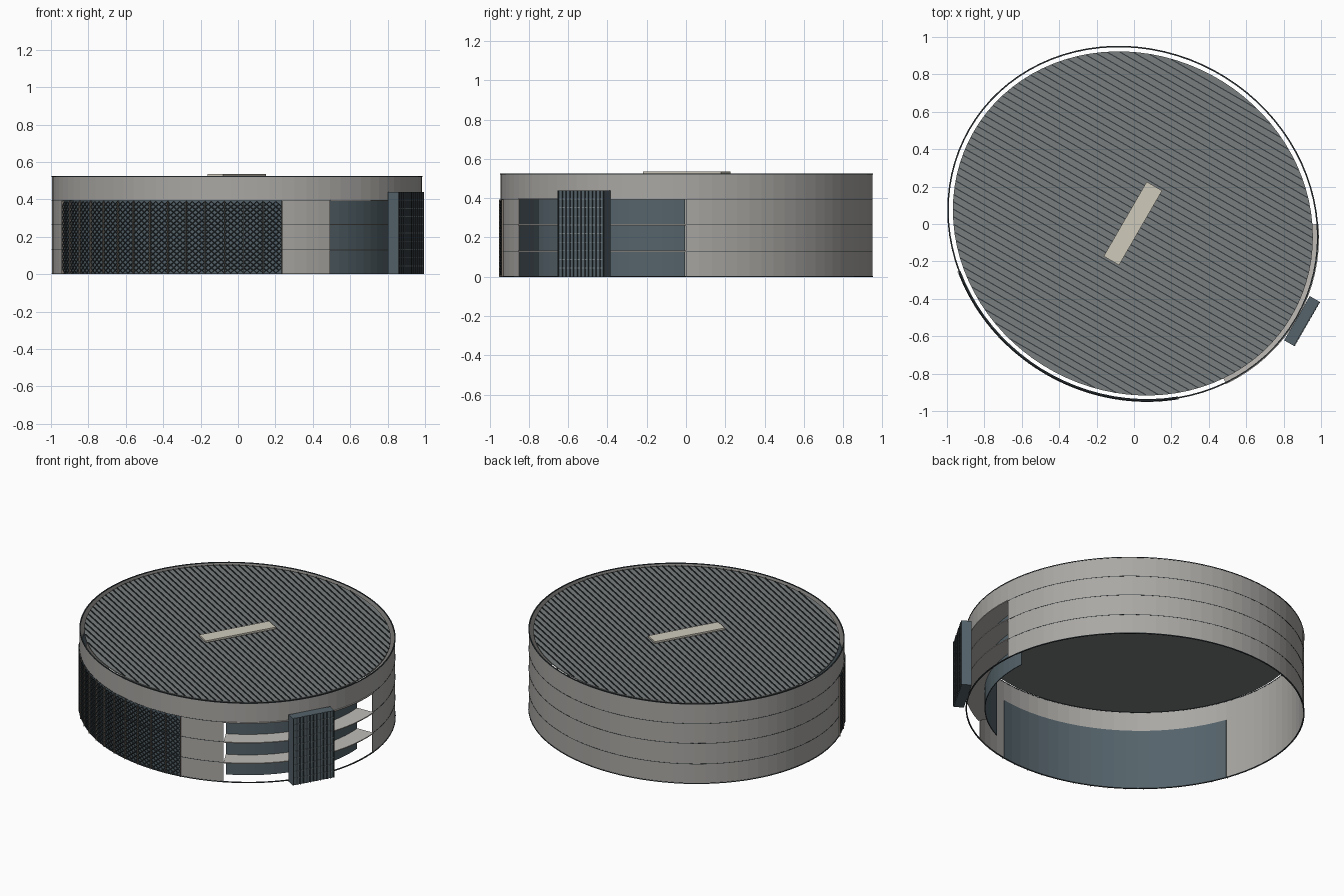
import bpy, bmesh, math
from mathutils import Vector, Matrix

if "Cube" in bpy.data.objects:
    bpy.data.objects.remove(bpy.data.objects["Cube"])

A, B = 1.01, 0.925            # half axes of the oval plan
TURN = math.radians(-30)      # direction of the long axis (faces the entrance)
FRAME = Matrix.Translation((-0.006, 0.003, 0)) @ Matrix.Rotation(TURN, 4, 'Z')


def mat(name, r, g, b):
    m = bpy.data.materials.new(name)
    m.diffuse_color = (r, g, b, 1)
    m.use_nodes = True
    m.node_tree.nodes["Principled BSDF"].inputs["Base Color"].default_value = m.diffuse_color
    return m


CONCRETE = mat("concrete", 0.40, 0.39, 0.37)
SLAB = mat("pale_slab", 0.52, 0.50, 0.47)
GLASS = mat("slate_glass", 0.09, 0.125, 0.145)
DARK = mat("dark_metal", 0.035, 0.045, 0.05)
ROOF = mat("roof_metal", 0.19, 0.205, 0.205)
FIN = mat("fin_metal", 0.20, 0.24, 0.26)
BRONZE = mat("bronze", 0.22, 0.19, 0.16)
BEIGE = mat("beige", 0.62, 0.59, 0.50)


def oval(deg, off, z):
    t = math.radians(deg)
    return FRAME @ Vector(((A + off) * math.cos(t), (B + off) * math.sin(t), z))


def finish(name, bm, material):
    bmesh.ops.recalc_face_normals(bm, faces=bm.faces)
    me = bpy.data.meshes.new(name)
    bm.to_mesh(me)
    bm.free()
    me.materials.append(material)
    ob = bpy.data.objects.new(name, me)
    bpy.context.collection.objects.link(ob)
    return ob


def arc(name, t0, t1, o0, o1, z0, z1, material, step=4):
    """Curved wall, slab or ring following the oval plan."""
    bm = bmesh.new()
    full = abs(t1 - t0) >= 360
    n = max(1, round((t1 - t0) / step))
    loops = []
    for i in range(n if full else n + 1):
        t = t0 + (t1 - t0) * i / n
        loops.append([bm.verts.new(oval(t, o, z))
                      for o, z in ((o0, z0), (o1, z0), (o1, z1), (o0, z1))])
    for i in range(n):
        p, q = loops[i], loops[(i + 1) % len(loops)]
        for k in range(4):
            bm.faces.new((p[k], p[(k + 1) % 4], q[(k + 1) % 4], q[k]))
    if not full:
        bm.faces.new(loops[0])
        bm.faces.new(loops[-1])
    return finish(name, bm, material)


def add_box(bm, centre, size):
    """Box given in the turned building frame."""
    m = FRAME @ Matrix.Translation(centre) @ Matrix.Diagonal((*size, 1))
    bmesh.ops.create_cube(bm, size=1, matrix=m)


def box(name, centre, size, material):
    bm = bmesh.new()
    add_box(bm, centre, size)
    return finish(name, bm, material)


OPEN, P0, P1 = 32, -132, -48     # entrance half angle, screen panel range
LEVELS = (0.13, 0.265, 0.395)

# Outer walls
arc("upper_wall_band", 0, 360, -0.004, 0, 0.395, 0.525, CONCRETE)
arc("main_wall", OPEN, 360 + P0, -0.004, 0, 0, 0.395, CONCRETE)
arc("pier_wall", P1, -OPEN, -0.004, 0, 0, 0.395, CONCRETE)

# Thin joint lines, base ring and top rim
for i, z in enumerate(LEVELS):
    arc(f"joint_ring_{i}", OPEN, 360 - OPEN, -0.003, 0.001, z - 0.0015, z + 0.0015, DARK)
arc("base_ring", 0, 360, -0.005, 0.003, 0, 0.005, DARK)
arc("top_rim", 0, 360, -0.005, 0.002, 0.521, 0.526, DARK)

# Recessed entrance glazing and its floor slabs
arc("entrance_glass", -OPEN, OPEN, -0.115, -0.11, 0, 0.395, GLASS)
for i, z in enumerate(LEVELS):
    arc(f"entrance_slab_{i}", -OPEN, OPEN, -0.11, 0.006, z - 0.003, z + 0.003, SLAB)

# Front screen: glass backing, diamond lattice, mullions
arc("screen_glass", P0, P1, -0.008, -0.003, 0, 0.395, GLASS)
bm = bmesh.new()
cols, rows = 84, 26
grid = {}
for i in range(cols + 1):
    for j in range(rows + 1):
        if (i + j) % 2 == 0:
            grid[i, j] = bm.verts.new(oval(P0 + (P1 - P0) * i / cols, 0.004,
                                           0.005 + 0.385 * j / rows))
for i in range(1, cols):
    for j in range(1, rows):
        if (i + j) % 2:
            bm.faces.new((grid[i - 1, j], grid[i, j - 1], grid[i + 1, j], grid[i, j + 1]))
for v in [v for v in bm.verts if not v.link_faces]:
    bm.verts.remove(v)
lattice = finish("screen_lattice", bm, DARK)
wire = lattice.modifiers.new("wire", 'WIREFRAME')
wire.thickness = 0.006
wire.offset = 0
for i in range(15):
    t = P0 + (P1 - P0) * i / 14
    arc(f"screen_mullion_{i}", t - 0.1, t + 0.1, -0.003, 0.009, 0, 0.392, BRONZE)

# Roof disc with standing seams along the long axis
bm = bmesh.new()
rim = [[bm.verts.new(oval(t, -0.027, z)) for t in range(0, 360, 4)] for z in (0.511, 0.518)]
n = len(rim[0])
bm.faces.new(rim[0])
bm.faces.new(rim[1])
for i in range(n):
    j = (i + 1) % n
    bm.faces.new((rim[0][i], rim[0][j], rim[1][j], rim[1][i]))
finish("roof", bm, ROOF)
bm = bmesh.new()
for i in range(-25, 26):
    v = i * 0.0345
    half = (A - 0.03) * math.sqrt(max(0, 1 - (v / (B - 0.03)) ** 2))
    add_box(bm, (0, v, 0.52), (2 * half, 0.006, 0.006))
finish("roof_seams", bm, DARK)

# Blank roof sign plate
box("roof_plate", (0, 0, 0.53), (0.095, 0.46, 0.012), BEIGE)

# Entrance tower with gridded face
TX, TW, TD, TH = 1.043, 0.273, 0.06, 0.44
box("entrance_tower", (TX, 0, TH / 2), (TD, TW, TH), GLASS)
bm = bmesh.new()
for i in range(13):
    add_box(bm, (TX + TD / 2 + 0.002, TW * (i / 12 - 0.5) * 0.97, TH / 2), (0.006, 0.006, TH))
finish("tower_fins", bm, DARK)
bm = bmesh.new()
for j in range(1, 10):
    add_box(bm, (TX + TD / 2 + 0.001, 0, TH * j / 10), (0.006, TW * 0.97, 0.004))
finish("tower_rails", bm, FIN)
